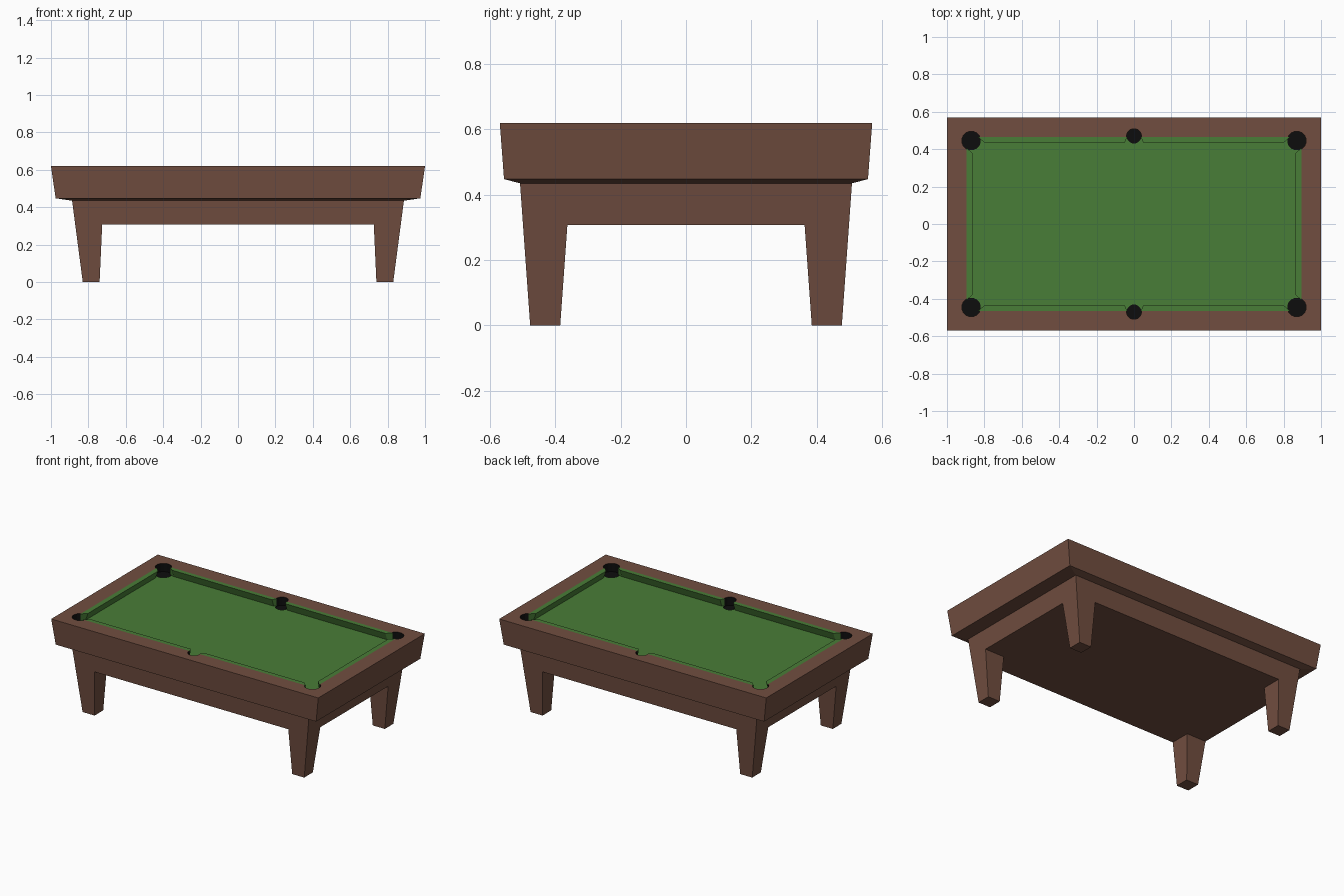
import bpy, bmesh, math

if "Cube" in bpy.data.objects:
    bpy.data.objects.remove(bpy.data.objects["Cube"])

def material(name, rgb):
    m = bpy.data.materials.new(name)
    m.diffuse_color = (*rgb, 1)
    m.use_nodes = True
    m.node_tree.nodes["Principled BSDF"].inputs["Base Color"].default_value = m.diffuse_color
    return m

wood = material("brown wood", (0.165, 0.076, 0.051))
cloth = material("green cloth", (0.066, 0.205, 0.038))
black = material("pocket black", (0.004, 0.004, 0.004))

def make_object(name, bm, mats):
    bmesh.ops.recalc_face_normals(bm, faces=bm.faces)
    me = bpy.data.meshes.new(name)
    bm.to_mesh(me)
    bm.free()
    for m in mats:
        me.materials.append(m)
    ob = bpy.data.objects.new(name, me)
    bpy.context.collection.objects.link(ob)
    return ob

def loft(name, rings, mats):
    """Closed solid through rings of equal point count."""
    bm = bmesh.new()
    vs = [[bm.verts.new(p) for p in r] for r in rings]
    n = len(vs[0])
    for a, b in zip(vs, vs[1:]):
        for i in range(n):
            j = (i + 1) % n
            bm.faces.new((a[i], a[j], b[j], b[i]))
    bm.faces.new(vs[0])
    bm.faces.new(vs[-1])
    return make_object(name, bm, mats)

def rect(x0, x1, y0, y1, z):
    return [(x0, y0, z), (x1, y0, z), (x1, y1, z), (x0, y1, z)]

def centred(x, y, z):
    return rect(-x, x, -y, y, z)

TOP, BED, APRON, LIP = 0.62, 0.57, 0.308, 0.435
PX, PY = 0.895, 0.465                      # playing recess half size
t = APRON / LIP
ax, ay = 0.83 + 0.057 * t, 0.477 + 0.031 * t   # apron bottom edge, in line with legs

# Cabinet: apron, lip and flared rail
cabinet = loft("cabinet", [centred(ax, ay, APRON), centred(0.887, 0.508, LIP),
                           centred(0.975, 0.557, 0.448), centred(1.0, 0.57, TOP)],
               [wood, cloth, black])

# Cut the recess and the six pockets
pockets = [(x * 0.87, y * 0.445, 0.051) for x in (-1, 1) for y in (-1, 1)]
pockets += [(0, y * 0.47, 0.04) for y in (-1, 1)]
cutters = [loft("recess_cutter", [centred(PX, PY, BED), centred(PX, PY, 0.7)], [])]
for cx, cy, r in pockets:
    ring = [(cx + r * math.cos(a), cy + r * math.sin(a))
            for a in (math.tau * (i + 0.5) / 16 for i in range(16))]
    cutters.append(loft("pocket_cutter", [[(x, y, z) for x, y in ring] for z in (BED - 0.006, 0.7)], []))
for c in cutters:
    mod = cabinet.modifiers.new("cut", 'BOOLEAN')
    mod.operation, mod.solver, mod.object = 'DIFFERENCE', 'EXACT', c
bpy.context.view_layer.update()
deps = bpy.context.evaluated_depsgraph_get()
cut_mesh = bpy.data.meshes.new_from_object(cabinet.evaluated_get(deps))
cabinet.modifiers.clear()
cabinet.data = cut_mesh
for c in cutters:
    bpy.data.objects.remove(c)
cut_mesh.materials.clear()
for m in (wood, cloth, black):
    cut_mesh.materials.append(m)

# Colour: pocket faces black, recess faces green, the rest wood
for f in cut_mesh.polygons:
    pts = [cut_mesh.vertices[i].co for i in f.vertices]
    f.material_index = 0
    in_recess = all(abs(p.x) < PX + 0.001 and abs(p.y) < PY + 0.001 for p in pts)
    if in_recess and all(p.z > BED - 0.001 for p in pts):
        f.material_index = 1
    if any(all(math.hypot(p.x - cx, p.y - cy) < r + 0.001 for p in pts) for cx, cy, r in pockets):
        f.material_index = 2

# Cushions: nose at the top, undercut below
def cushion(name, u_in, u_out, v_wall, v_nose, place):
    (a0, b0), (a1, b1) = u_in, u_out       # ends along the nose / along the wall
    under = v_nose + 0.018
    top = [(a0, v_nose, TOP), (b0, v_nose, TOP), (b1, v_wall, TOP), (a1, v_wall, TOP)]
    low = [(a0, under, BED), (b0, under, BED), (b1, v_wall, BED), (a1, v_wall, BED)]
    loft(name, [[place(*p) for p in low], [place(*p) for p in top]], [cloth])

for s in (-1, 1):
    for side in (-1, 1):
        cushion("long_cushion", (0.05, 0.80), (0.036, 0.835), PY, 0.435,
                lambda u, v, z: (side * u, s * v, z))
    cushion("end_cushion", (-0.375, 0.375), (-0.408, 0.408), PX, 0.861,
            lambda u, v, z: (s * v, u, z))

# Tapered legs
for sx, fx in ((-1, "left"), (1, "right")):
    for sy, fy in ((-1, "front"), (1, "back")):
        rings = [rect(0.74, 0.83, 0.385, 0.477, 0), rect(0.726, ax, 0.363, ay, APRON)]
        loft(f"{fy}_{fx}_leg", [[(sx * x, sy * y, z) for x, y, z in r] for r in rings], [wood])
